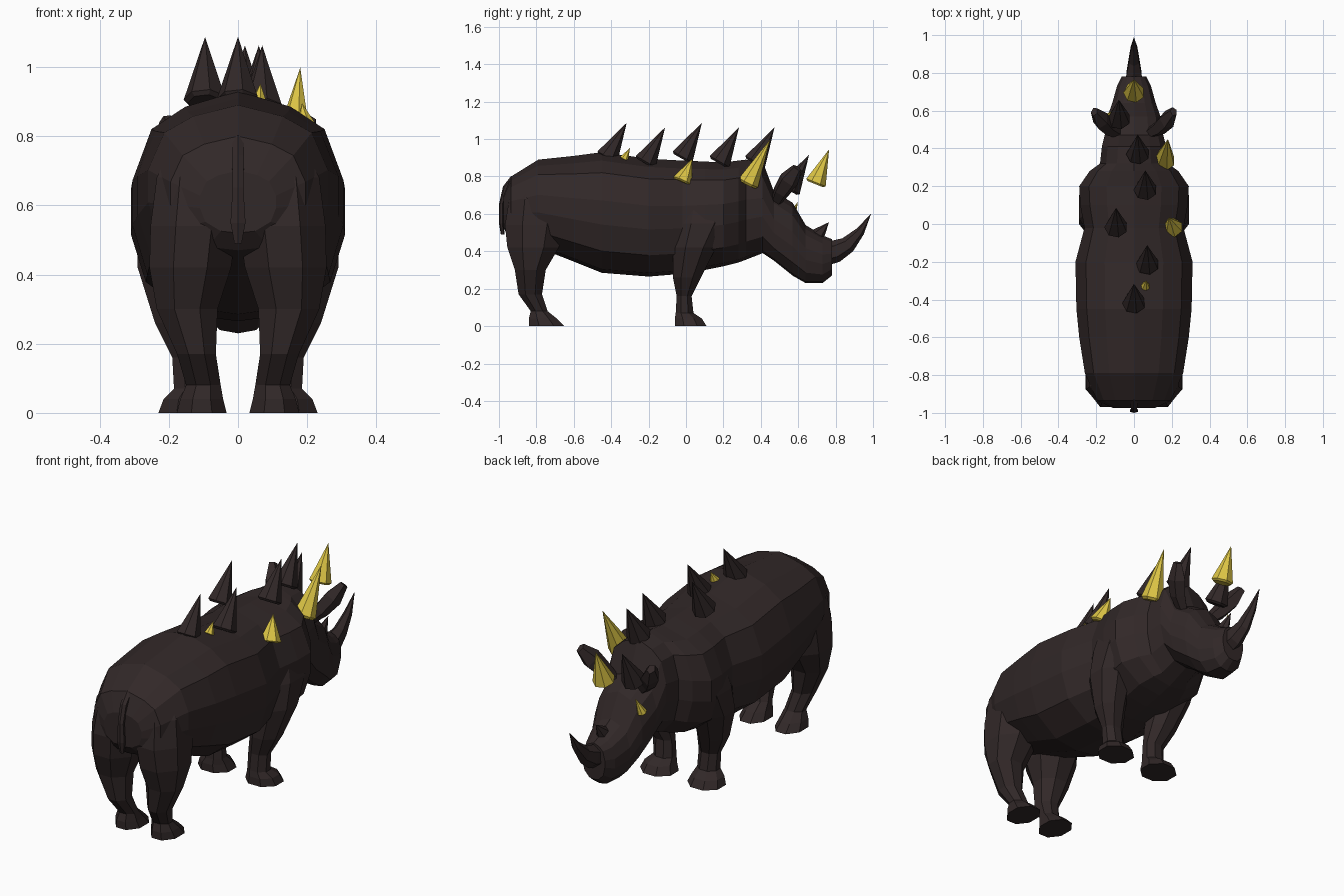
import bpy, bmesh, math
from mathutils import Vector

cube = bpy.data.objects.get("Cube")
if cube:
    bpy.data.objects.remove(cube, do_unlink=True)


def material(name, rgb):
    m = bpy.data.materials.new(name)
    m.use_nodes = True
    m.diffuse_color = (*rgb, 1)
    bsdf = next(n for n in m.node_tree.nodes if n.type == 'BSDF_PRINCIPLED')
    bsdf.inputs["Base Color"].default_value = (*rgb, 1)
    bsdf.inputs["Roughness"].default_value = 0.9
    return m


hide = material("dark hide", (0.031, 0.021, 0.021))
gold = material("yellow", (0.72, 0.56, 0.06))


def loft(name, rings, mat):
    """Skin a row of equal rings and cap both ends."""
    n = len(rings[0])
    verts = [p for ring in rings for p in ring]
    faces = [tuple(range(n))[::-1], tuple(range(len(verts) - n, len(verts)))]
    for r in range(len(rings) - 1):
        for i in range(n):
            a, b = r * n + i, r * n + (i + 1) % n
            faces.append((a, b, b + n, a + n))
    mesh = bpy.data.meshes.new(name)
    mesh.from_pydata(verts, [], faces)
    mesh.materials.append(mat)
    bpy.context.collection.objects.link(bpy.data.objects.new(name, mesh))
    # Merge pointed tips and face everything outward
    bm = bmesh.new()
    bm.from_mesh(mesh)
    bmesh.ops.remove_doubles(bm, verts=bm.verts, dist=0.003)
    bmesh.ops.recalc_face_normals(bm, faces=bm.faces)
    bm.to_mesh(mesh)
    bm.free()


def tube(name, path, mat, sides=6):
    """Tapered tube through (point, side radius, other radius)."""
    rings = []
    for k, (p, rx, ry) in enumerate(path):
        a = Vector(path[max(k - 1, 0)][0])
        b = Vector(path[min(k + 1, len(path) - 1)][0])
        axis = (b - a).normalized()
        u = Vector((1, 0, 0))
        u = (u - axis * u.dot(axis)).normalized()
        v = axis.cross(u)
        rings.append([Vector(p) + u * rx * math.cos(t) + v * ry * math.sin(t)
                      for t in (math.tau * (i + 0.5) / sides for i in range(sides))])
    loft(name, rings, mat)


def spike(name, base, tip, r, mat):
    """Straight cone with a slightly bevelled base."""
    base, tip = Vector(base), Vector(tip)
    start = base - (tip - base) * 0.05
    tube(name, [(start, r * 0.8, r * 0.8), (base, r, r), (tip, 0.0001, 0.0001)], mat, 7)


# Body and head: y, bottom, top, half width
section = [(0, 1), (.5, .93), (.82, .83), (1, .6), (1, .4), (.86, .18), (.45, .03), (0, 0)]
slices = [
    (-.975, .52, .70, .11), (-.935, .47, .80, .195), (-.79, .42, .89, .26),
    (-.60, .345, .91, .29), (-.45, .285, .93, .305), (-.20, .265, .895, .31),
    (-.02, .28, .885, .262), (.10, .30, .88, .285), (.20, .32, .875, .29),
    (.28, .34, .885, .235), (.32, .355, .89, .18), (.41, .39, .88, .17),
    (.47, .35, .72, .155), (.57, .27, .66, .14), (.64, .23, .54, .115),
    (.73, .23, .485, .09), (.78, .27, .465, .065),
]
outline = section + [(-x, z) for x, z in section[-2:0:-1]]
loft("body_and_head", [[(x * w, y, lo + z * (hi - lo)) for x, z in outline]
                       for y, lo, hi, w in slices], hide)

# Legs: height, centre x, half width, rear y, front y
front_leg = [
    (0, .14, .09, -.06, .11), (.04, .14, .075, -.06, .085), (.07, .13, .055, -.055, .04),
    (.16, .135, .055, -.05, .03), (.26, .165, .075, -.07, .08), (.42, .195, .095, -.07, .16),
    (.55, .195, .095, -.06, .24), (.68, .17, .09, -.03, .24),
]
hind_leg = [
    (0, .105, .072, -.84, -.65), (.04, .105, .062, -.84, -.69), (.08, .10, .05, -.83, -.74),
    (.17, .12, .056, -.895, -.77), (.30, .147, .088, -.915, -.75), (.42, .138, .118, -.955, -.68),
    (.54, .128, .125, -.968, -.65), (.68, .12, .115, -.945, -.66), (.76, .11, .085, -.90, -.70),
]
angles = [math.tau * (i + .5) / 8 for i in range(8)]
stretch = 1 / math.cos(math.pi / 8)
for side, s in (("left", 1), ("right", -1)):
    for part, rows in (("front_leg", front_leg), ("hind_leg", hind_leg)):
        loft(f"{side}_{part}",
             [[(s * (cx + rx * stretch * math.cos(t)),
                (y0 + y1) / 2 + (y1 - y0) / 2 * stretch * math.sin(t), z) for t in angles]
              for z, cx, rx, y0, y1 in rows], hide)
    # Broad ears fanning outward
    tube(side + "_ear", [((s * .08, .48, .66), .025, .03), ((s * .135, .51, .72), .04, .045),
                         ((s * .175, .55, .78), .045, .055), ((s * .21, .595, .845), .02, .028)],
         hide, 5)

# Horns and tail
tube("nose_horn", [((0, .75, .39), .05, .065), ((0, .80, .40), .045, .06), ((0, .865, .435), .032, .045),
                   ((0, .93, .505), .02, .025), ((0, .99, .60), .001, .001)], hide)
tube("brow_horn", [((0, .69, .47), .035, .05), ((0, .765, .555), .001, .001)], hide)
tube("tail", [((0, -.92, .79), .02, .02), ((0, -.965, .74), .02, .015), ((0, -.988, .65), .018, .012),
              ((0, -.988, .55), .025, .012), ((0, -.98, .49), .012, .01)], hide)

# Dark spikes along the back and head: x, base y, base z
for i, (x, y, z) in enumerate([(0, -.42, .905), (.07, -.215, .88), (-.095, -.018, .905),
                               (.06, .18, .88), (.02, .37, .88), (-.08, .555, .735)]):
    spike(f"back_spike_{i + 1}", (x, y, z), (x, y + .103, z + .182), .062, hide)

# Yellow spikes
spike("flank_spike", (.205, -.02, .775), (.185, .034, .895), .055, gold)
spike("shoulder_spike", (.16, .335, .768), (.18, .45, .998), .058, gold)
spike("face_spike", (0, .695, .768), (0, .765, .945), .057, gold)
spike("small_back_spike", (.06, -.33, .895), (.065, -.30, .952), .025, gold)
spike("small_cheek_spike", (-.134, .562, .58), (-.118, .598, .665), .025, gold)
